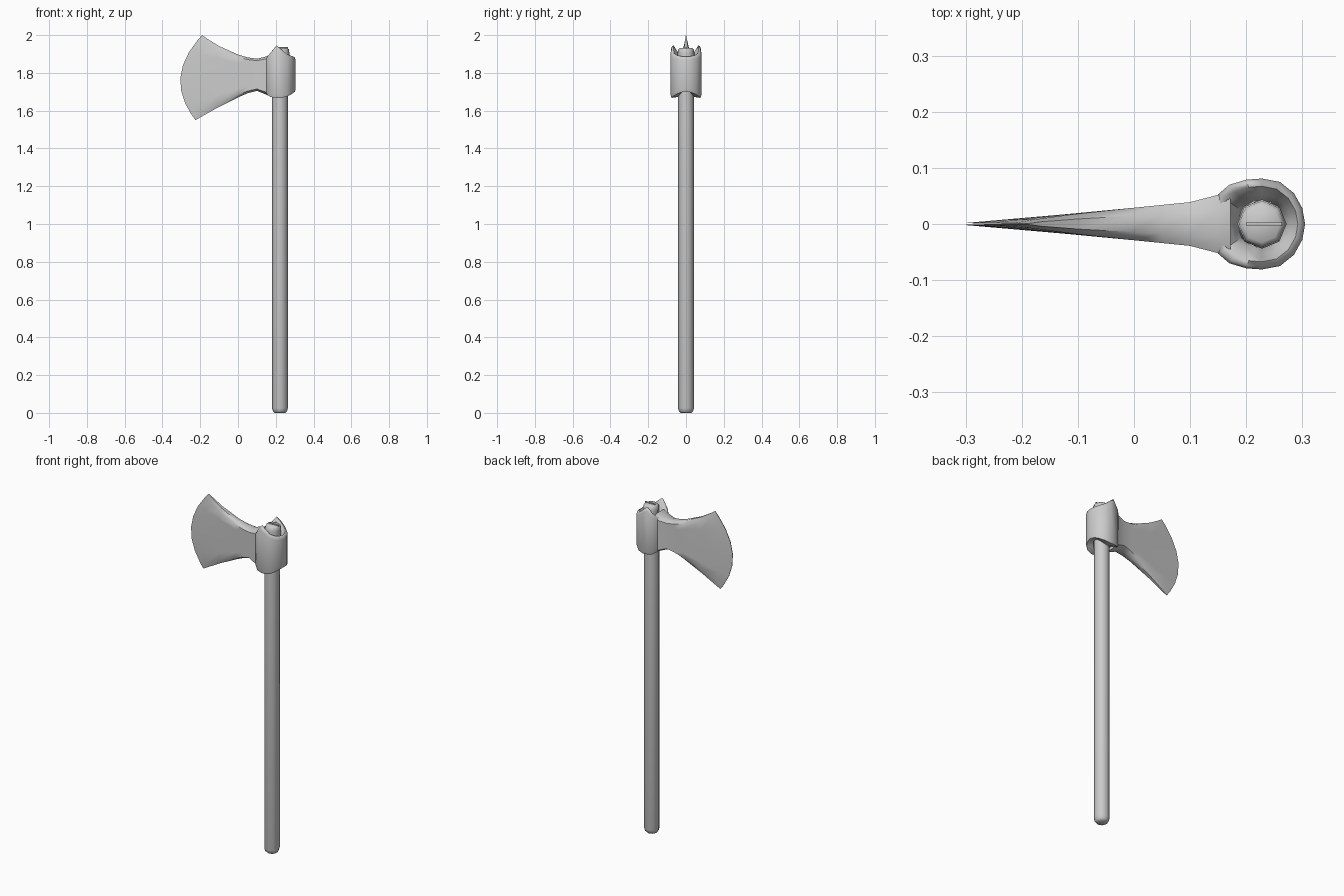
import bpy, bmesh, math

if "Cube" in bpy.data.objects:
    bpy.data.objects.remove(bpy.data.objects["Cube"])


def make_object(name, rings, close_rows, caps, angle=50):
    """Skin consecutive rings of points; close_rows joins last ring to first."""
    bm = bmesh.new()
    rows = [[bm.verts.new(p) for p in r] for r in rings]
    n = len(rows[0])
    last = len(rows) if close_rows else len(rows) - 1
    for i in range(last):
        a, b = rows[i], rows[(i + 1) % len(rows)]
        for j in range(n):
            k = (j + 1) % n
            bm.faces.new((a[j], a[k], b[k], b[j]))
    if caps:
        bm.faces.new(rows[0][::-1])
        bm.faces.new(rows[-1])
    bmesh.ops.recalc_face_normals(bm, faces=bm.faces)
    me = bpy.data.meshes.new(name)
    bm.to_mesh(me)
    bm.free()
    ob = bpy.data.objects.new(name, me)
    bpy.context.collection.objects.link(ob)
    bpy.ops.object.select_all(action='DESELECT')
    ob.select_set(True)
    bpy.context.view_layer.objects.active = ob
    bpy.ops.object.shade_smooth_by_angle(angle=math.radians(angle))
    return ob


# Handle: eight-sided pole with chamfered ends (centre x, z, radius)
levels = [(.222, 0, .028), (.222, .008, .037), (.222, .025, .042),
          (.222, 1.68, .042), (.228, 1.905, .044), (.228, 1.925, .041),
          (.228, 1.932, .033)]
make_object("handle", [[(cx + r * math.cos(k * math.pi / 4),
                         r * math.sin(k * math.pi / 4), z) for k in range(8)]
                       for cx, z, r in levels], False, True)

# Wedge driven into the top of the handle
bpy.ops.mesh.primitive_cube_add(size=1, location=(.232, 0, 1.92))
wedge = bpy.context.object
wedge.name = "wedge"
wedge.scale = (.064, .006, .034)

# Blade: columns from cutting edge to neck (top x, top z, bottom x, bottom z,
# half thickness at the top/bottom, bow of the column towards the edge)
columns = [(-.19, 2.0, -.225, 1.55, .0015, .0975),
           (-.165, 1.982, -.195, 1.567, .008, .05),
           (-.10, 1.942, -.11, 1.615, .018, .01),
           (0, 1.897, 0, 1.67, .029, 0),
           (.05, 1.882, .05, 1.692, .034, 0),
           (.10, 1.875, .10, 1.705, .039, 0),
           (.15, 1.887, .15, 1.685, .052, 0),
           (.172, 1.9, .172, 1.675, .06, 0)]
steps = [0, .06, .2, .35, .5, .65, .8, .94, 1]


def blade_ring(tx, tz, bx, bz, half, bow):
    side = []
    for t in steps:
        x = tx + (bx - tx) * t - bow * (1 - (2 * t - 1) ** 2)
        width = half * (.5 if t in (0, 1) else 1)
        side.append((x, width, tz + (bz - tz) * t))
    return side + [(x, -y, z) for x, y, z in reversed(side)]


make_object("blade", [blade_ring(*c) for c in columns], False, True)

# Eye: rounded collar around the handle (outer x, y, top z, bottom z)
half_eye = [(.145, 0, 1.885, 1.69), (.150, .053, 1.89, 1.685),
            (.170, .070, 1.912, 1.672), (.200, .079, 1.945, 1.668),
            (.228, .081, 1.926, 1.668), (.260, .075, 1.903, 1.674),
            (.285, .055, 1.893, 1.686), (.300, .028, 1.888, 1.697),
            (.305, 0, 1.886, 1.70)]
outline = half_eye + [(x, -y, t, b) for x, y, t, b in half_eye[-2:0:-1]]


def eye_ring(x, y, top, bottom):
    cx, r = .226, .042
    d = math.hypot(x - cx, y)
    ix, iy = cx + (x - cx) * r / d, y * r / d

    def point(f, z):
        return (x + (ix - x) * f, y + (iy - y) * f, z)
    return [point(.1, bottom), point(0, bottom + .012), point(0, top - .018),
            point(.12, top - .004), point(.35, top), point(.7, top - .022),
            point(1, top - .04), point(1, bottom + .005)]


make_object("eye_collar", [eye_ring(*p) for p in outline], True, False, 60)
